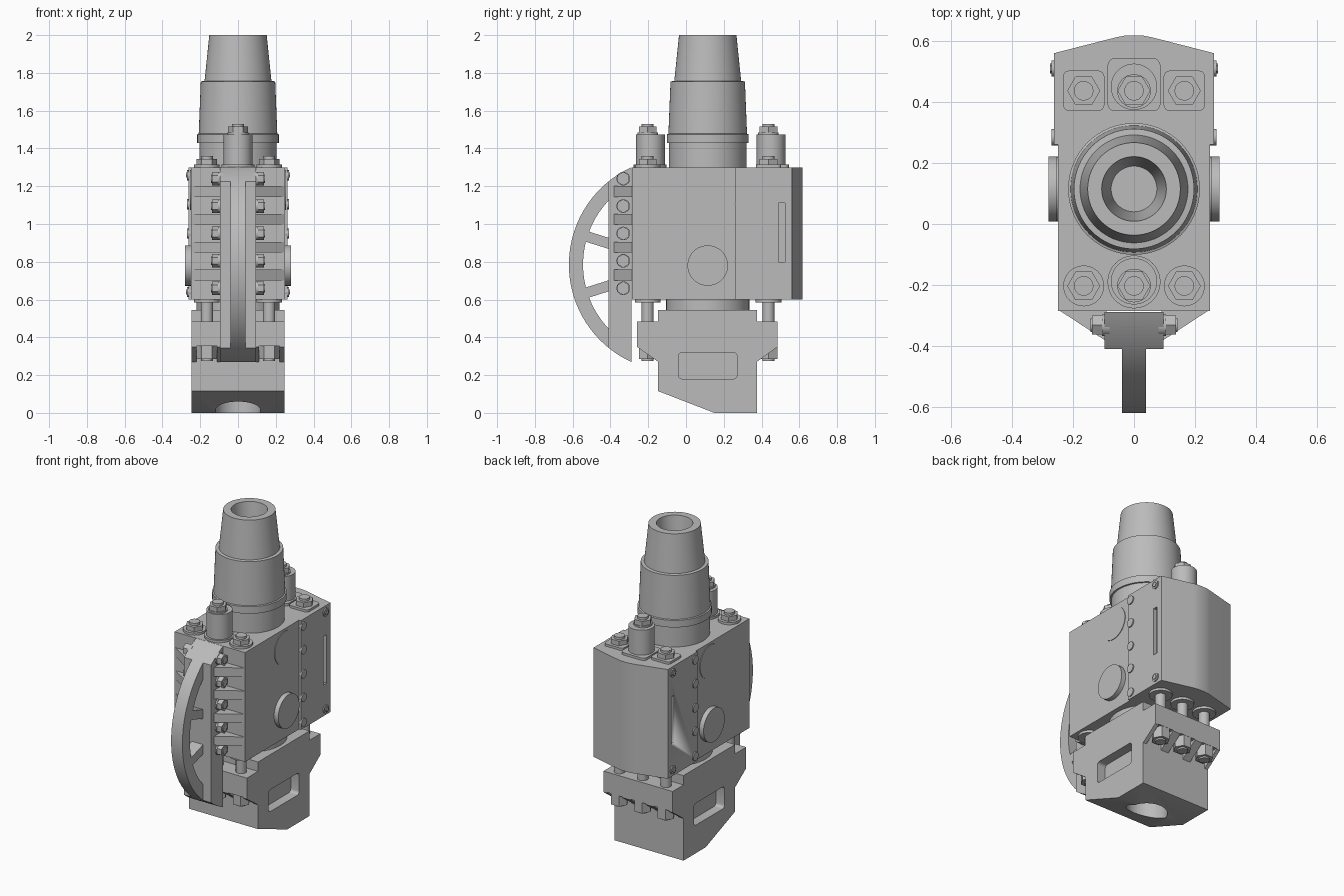
import bpy, bmesh, math

old = bpy.data.objects.get("Cube")
if old:
    bpy.data.objects.remove(old, do_unlink=True)

grey = bpy.data.materials.new("steel grey")
grey.use_nodes = True
COLOUR = (0.5, 0.5, 0.5, 1)
grey.diffuse_color = COLOUR
grey.node_tree.nodes["Principled BSDF"].inputs["Base Color"].default_value = COLOUR


def finish(name, bm):
    bmesh.ops.remove_doubles(bm, verts=bm.verts, dist=1e-5)
    bmesh.ops.recalc_face_normals(bm, faces=bm.faces)
    mesh = bpy.data.meshes.new(name)
    bm.to_mesh(mesh)
    bm.free()
    ob = bpy.data.objects.new(name, mesh)
    bpy.context.collection.objects.link(ob)
    mesh.materials.append(grey)
    smooth(ob)
    return ob


def activate(ob):
    bpy.ops.object.select_all(action='DESELECT')
    ob.select_set(True)
    bpy.context.view_layer.objects.active = ob


def smooth(ob):
    activate(ob)
    bpy.ops.object.shade_smooth_by_angle(angle=math.radians(28))


def prism(name, pts, axis, lo, hi):
    """Extrude a 2D outline along x (points are y, z) or z (points are x, y)."""
    bm = bmesh.new()

    def place(a, b, h):
        return bm.verts.new((h, a, b) if axis == 'x' else (a, b, h))
    low = [place(a, b, lo) for a, b in pts]
    high = [place(a, b, hi) for a, b in pts]
    bm.faces.new(low)
    bm.faces.new(high)
    n = len(pts)
    for i in range(n):
        j = (i + 1) % n
        bm.faces.new((low[i], low[j], high[j], high[i]))
    return finish(name, bm)


def ring(a, b, r, n=32, turn=0):
    return [(a + r * math.cos(turn + math.tau * i / n),
             b + r * math.sin(turn + math.tau * i / n)) for i in range(n)]


def rounded(a, b, ha, hb, r):
    pts = []
    for k, (sa, sb) in enumerate(((1, 1), (-1, 1), (-1, -1), (1, -1))):
        for i in range(5):
            t = math.pi / 2 * (k + i / 4)
            pts.append((a + sa * (ha - r) + r * math.cos(t), b + sb * (hb - r) + r * math.sin(t)))
    return pts


def rect(a0, a1, b0, b1):
    return [(a0, b0), (a1, b0), (a1, b1), (a0, b1)]


def lathe(name, profile, y, n=64):
    bm = bmesh.new()
    rings = [[bm.verts.new((a, b, z)) for a, b in ring(0, y, r, n)] if r else
             [bm.verts.new((0, y, z))] for r, z in profile]
    for p, q in zip(rings, rings[1:]):
        for i in range(n):
            j = (i + 1) % n
            if len(p) == 1:
                bm.faces.new((p[0], q[i], q[j]))
            elif len(q) == 1:
                bm.faces.new((p[i], p[j], q[0]))
            else:
                bm.faces.new((p[i], p[j], q[j], q[i]))
    return finish(name, bm)


def cut(ob, cutter):
    mod = ob.modifiers.new("cut", 'BOOLEAN')
    mod.operation = 'DIFFERENCE'
    mod.solver = 'EXACT'
    mod.object = cutter
    activate(ob)
    bpy.ops.object.modifier_apply(modifier=mod.name)
    bpy.data.objects.remove(cutter, do_unlink=True)


AXIS_Y = 0.115
SIDES = ((1, "left"), (-1, "right"))

# Main housing and rear cover
prism("housing", rect(-0.25, 0.25, -0.285, 0.27), 'z', 0.6, 1.3)
back = [(0.263, 0.26), (0.263, 0.56), (0.06, 0.612), (0.03, 0.618)]
cover = prism("rear_cover", back + [(-x, y) for x, y in reversed(back)], 'z', 0.6, 1.3)
for s, side in SIDES:
    cut(cover, prism("slot_cutter", rect(0.49, 0.523, 0.8, 1.11), 'x', s * 0.24, s * 0.3))

# Side discs and side bolts
for s, side in SIDES:
    prism("upper_disc_" + side, ring(AXIS_Y, 1.18, 0.105, 48), 'x', s * 0.24, s * 0.254)
    prism("lower_disc_" + side, ring(AXIS_Y, 0.78, 0.107, 48), 'x', s * 0.24, s * 0.28)
    for z in (0.64, 0.8, 0.95, 1.105, 1.257):
        prism("seam_bolt_" + side, ring(0.285, z, 0.027, 24), 'x', s * 0.24, s * 0.27)
    for z in (0.64, 1.26):
        prism("cover_bolt_" + side, ring(0.51, z, 0.026, 24), 'x', s * 0.25, s * 0.27)
        prism("cover_bolt_tip_" + side, ring(0.51, z, 0.016, 6), 'x', s * 0.25, s * 0.275)

# Front fins and clamp bolts
for s, side in SIDES:
    for z in (0.73, 0.876, 1.025, 1.172):
        fin = [(s * 0.25, -0.28), (s * 0.09, -0.385), (s * 0.09, -0.28)]
        prism("fin_" + side, fin, 'z', z - 0.028, z + 0.028)
    for z in (0.66, 0.805, 0.95, 1.095, 1.24):
        prism("clamp_washer_" + side, ring(-0.332, z, 0.036, 24), 'x', s * 0.08, s * 0.105)
        prism("clamp_head_" + side, ring(-0.332, z, 0.036, 6, math.pi / 6), 'x', s * 0.1, s * 0.137)
        prism("clamp_tip_" + side, ring(-0.332, z, 0.022, 16), 'x', s * 0.1, s * 0.142)

# Curved front guard: rim, thick post and spokes
CY, CZ, R_OUT, R_IN = -0.053, 0.785, 0.567, 0.492


def arc(r, a0, a1, n):
    return [(CY - r * math.cos(t), CZ + r * math.sin(t))
            for t in (math.radians(a0 + (a1 - a0) * i / n) for i in range(n + 1))]


prism("guard_rim", arc(R_OUT, -60, 60, 40) + arc(R_IN, 60, -60, 40), 'x', -0.04, 0.04)
prism("guard_post", arc(R_OUT, -65.5, -51, 6) + arc(R_OUT, 51, 65.5, 6), 'x', -0.096, 0.096)
for s in (1, -1):
    t = math.radians(17.5) * s
    dy, dz = -math.cos(t), math.sin(t)
    w = 0.028
    spoke = [(CY + r * dy - k * w * dz, CZ + r * dz + k * w * dy)
             for r, k in ((0.34, -1), (0.52, -1), (0.52, 1), (0.34, 1))]
    prism("guard_spoke", spoke, 'x', -0.04, 0.04)

# Upper neck with tapered bore, and lower collar
neck = [(0, 1.29), (0.205, 1.29), (0.205, 1.43), (0.216, 1.43), (0.216, 1.475), (0.208, 1.478),
        (0.197, 1.755), (0.177, 1.757), (0.152, 2), (0.106, 2), (0.075, 1.75), (0, 1.75)]
lathe("neck", neck, AXIS_Y)
lathe("lower_collar", [(0, 0.5), (0.22, 0.5), (0.22, 0.61), (0, 0.61)], AXIS_Y)

# Lower yoke with clamping ears, side pockets and bottom socket
outline = [(-0.147, 0.545), (0.375, 0.545), (0.375, 0.485), (0.485, 0.485), (0.485, 0.35),
           (0.375, 0.27), (0.375, 0), (0.15, 0), (-0.147, 0.115), (-0.147, 0.27),
           (-0.26, 0.35), (-0.26, 0.485), (-0.147, 0.485)]
yoke = prism("yoke", outline, 'x', -0.245, 0.245)
cut(yoke, prism("socket_cutter", ring(0, AXIS_Y, 0.12, 48), 'z', -0.1, 0.3))
for s, side in SIDES:
    cut(yoke, prism("pocket_cutter", rounded(0.115, 0.25, 0.155, 0.07, 0.02), 'x', s * 0.185, s * 0.3))
for x in (-0.165, 0, 0.165):
    for y0, y1 in ((-0.3, -0.147), (0.375, 0.52)):
        cut(yoke, prism("notch_cutter", rect(x - 0.055, x + 0.055, y0, y1), 'z', 0.2, 0.355))
smooth(yoke)

# Tie rods with washers and nuts
for y, place in ((-0.203, "front"), (0.437, "rear")):
    for x in (-0.165, 0, 0.165):
        top = 0.17 if x == 0 else 0
        tag = "_" + place
        prism("tie_rod" + tag, ring(x, y, 0.032, 24), 'z', 0.275, 1.36 + top)
        prism("top_nut" + tag, ring(x, y, 0.054, 6), 'z', 1.305 + top, 1.345 + top)
        prism("under_washer" + tag, ring(x, y, 0.068, 32), 'z', 0.585, 0.605)
        prism("bottom_nut" + tag, ring(x, y, 0.054, 6), 'z', 0.285, 0.357)
        if x and place == "front":
            prism("top_washer" + tag, ring(x, y, 0.067), 'z', 1.29, 1.315)
        elif x:
            prism("top_plate" + tag, rounded(x, y, 0.068, 0.066, 0.02), 'z', 1.29, 1.315)

# Centre spring housings
prism("spring_seat_front", ring(0, -0.19, 0.087), 'z', 1.29, 1.315)
prism("spring_seat_rear", rounded(0, 0.457, 0.087, 0.087, 0.025), 'z', 1.29, 1.315)
for y, place in ((-0.188, "front"), (0.45, "rear")):
    prism("spring_housing_" + place, ring(0, y, 0.076, 40), 'z', 1.3, 1.475)
    prism("spring_washer_" + place, ring(0, y - 0.014, 0.055), 'z', 1.47, 1.485)
